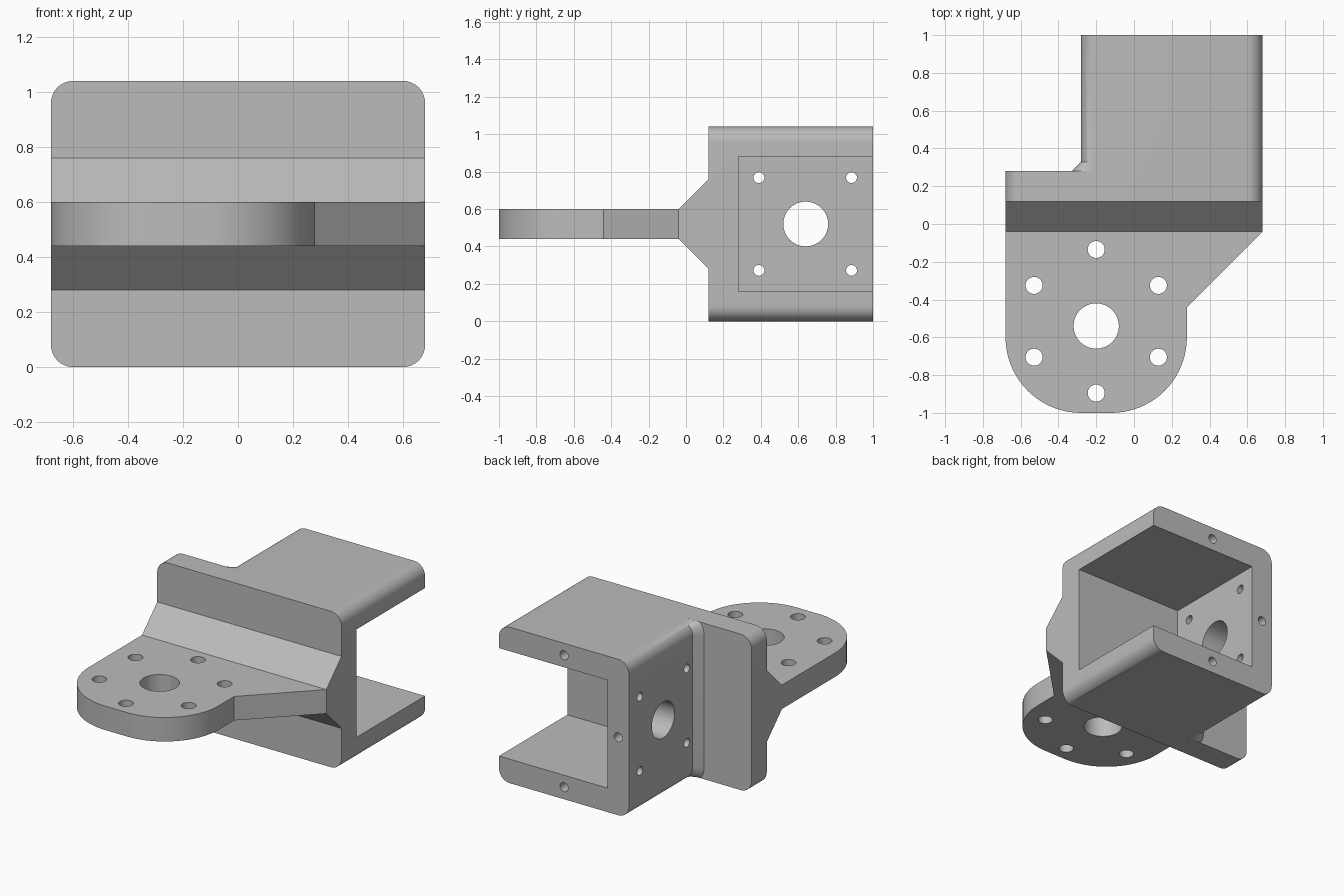
import bpy, bmesh
from math import sin, cos, radians

cube = bpy.data.objects.get("Cube")
if cube:
    bpy.data.objects.remove(cube, do_unlink=True)

LEFT, RIGHT, WALL, HEIGHT = -0.68, 0.68, -0.28, 1.04
ROUND, THICK, MID = 0.08, 0.16, 0.52

grey = bpy.data.materials.new("plain grey")
grey.use_nodes = True
grey.diffuse_color = (0.5, 0.5, 0.5, 1)
grey.node_tree.nodes["Principled BSDF"].inputs["Base Color"].default_value = (0.5, 0.5, 0.5, 1)


def loft(name, axis, start, ring_a, end, ring_b):
    """Solid between two matching 2D rings at two positions along an axis."""
    place = {"x": lambda p, t: (t, p[0], p[1]),
             "y": lambda p, t: (p[0], t, p[1]),
             "z": lambda p, t: (p[0], p[1], t)}[axis]
    bm = bmesh.new()
    a = [bm.verts.new(place(p, start)) for p in ring_a]
    b = [bm.verts.new(place(p, end)) for p in ring_b]
    bm.faces.new(a)
    bm.faces.new(b)
    for i in range(len(a)):
        bm.faces.new((a[i - 1], a[i], b[i], b[i - 1]))
    bmesh.ops.recalc_face_normals(bm, faces=bm.faces)
    mesh = bpy.data.meshes.new(name)
    bm.to_mesh(mesh)
    bm.free()
    mesh.materials.append(grey)
    ob = bpy.data.objects.new(name, mesh)
    bpy.context.collection.objects.link(ob)
    return ob


def prism(name, axis, start, end, ring):
    return loft(name, axis, start, ring, end, ring)


def arc(cx, cy, r, a0, a1, n=10):
    steps = [radians(a0 + (a1 - a0) * i / n) for i in range(n + 1)]
    return [(cx + r * cos(t), cy + r * sin(t)) for t in steps]


def combine(body, other, operation):
    mod = body.modifiers.new(operation.lower(), "BOOLEAN")
    mod.operation = operation
    mod.solver = "EXACT"
    mod.object = other
    bpy.context.view_layer.objects.active = body
    bpy.ops.object.modifier_apply(modifier=mod.name)
    bpy.data.objects.remove(other, do_unlink=True)


def drill(body, axis, start, end, x, y, r):
    combine(body, prism("drill", axis, start, end, arc(x, y, r, 0, 348.75, 31)), "DIFFERENCE")


# Upright flange with a tapered rib on its front
side = [(0.28, 0), (0.28, HEIGHT), (0.12, HEIGHT), (0.12, 0.76),
        (-0.04, 0.60), (-0.04, 0.44), (0.12, 0.28), (0.12, 0)]
bracket = prism("mounting_bracket", "x", LEFT, RIGHT, side)
bm = bmesh.new()
bm.from_mesh(bracket.data)
corners = [e for e in bm.edges
           if abs(e.verts[0].co.y - e.verts[1].co.y) > 0.1
           and all(abs(v.co.z - MID) > 0.51 for v in e.verts)]
bmesh.ops.bevel(bm, geom=corners, offset=ROUND, segments=10, profile=0.5, affect="EDGES")
bm.to_mesh(bracket.data)
bm.free()

# Rear channel, open to one side and to the back
top, inner = HEIGHT - ROUND, WALL + THICK
channel = (arc(RIGHT - ROUND, top, ROUND, 0, 90) + arc(WALL + ROUND, top, ROUND, 90, 180)
           + arc(WALL + ROUND, ROUND, ROUND, 180, 270) + arc(RIGHT - ROUND, ROUND, ROUND, 270, 360)
           + [(RIGHT, THICK), (inner, THICK), (inner, HEIGHT - THICK), (RIGHT, HEIGHT - THICK)])
combine(bracket, prism("channel", "y", 0.28, 1, channel), "UNION")


# Chamfered strip where the channel wall meets the flange
def wall_edge(r):
    ring = arc(WALL + ROUND, top, r, 90, 180) + arc(WALL + ROUND, ROUND, r, 180, 270)
    return [(x, min(max(z, 0.0002), HEIGHT - 0.0002)) for x, z in ring]


combine(bracket, loft("wall_chamfer", "y", 0.28, wall_edge(0.13), 0.33, wall_edge(0.079)), "UNION")

# Front tongue with a rounded end
tongue = ([(LEFT, -0.04)] + arc(-0.28, -0.6, 0.4, 180, 270, 20)
          + arc(-0.12, -0.6, 0.4, 270, 360, 20) + [(0.28, -0.44), (RIGHT, -0.04)])
combine(bracket, prism("tongue", "z", 0.44, 0.60, tongue), "UNION")

# Tongue bore and ring of six bolt holes
drill(bracket, "z", 0.3, 0.8, -0.2, -0.54, 0.12)
for x, y in arc(-0.2, -0.515, 0.38, 30, 330, 5):
    drill(bracket, "z", 0.3, 0.8, x, y, 0.045)

# Wall bore and four screw holes
drill(bracket, "x", -0.4, 0, 0.64, MID, 0.12)
for y in (0.39, 0.885):
    for z in (0.272, 0.768):
        drill(bracket, "x", -0.4, 0, y, z, 0.029)

# Blind screw holes in the rear rim
for x, z in ((0.2, 0.96), (0.2, 0.08), (-0.2, MID)):
    drill(bracket, "y", 0.75, 1.1, x, z, 0.03)

bpy.ops.object.select_all(action="DESELECT")
bracket.select_set(True)
bpy.context.view_layer.objects.active = bracket
bpy.ops.object.shade_smooth_by_angle(angle=radians(30))
